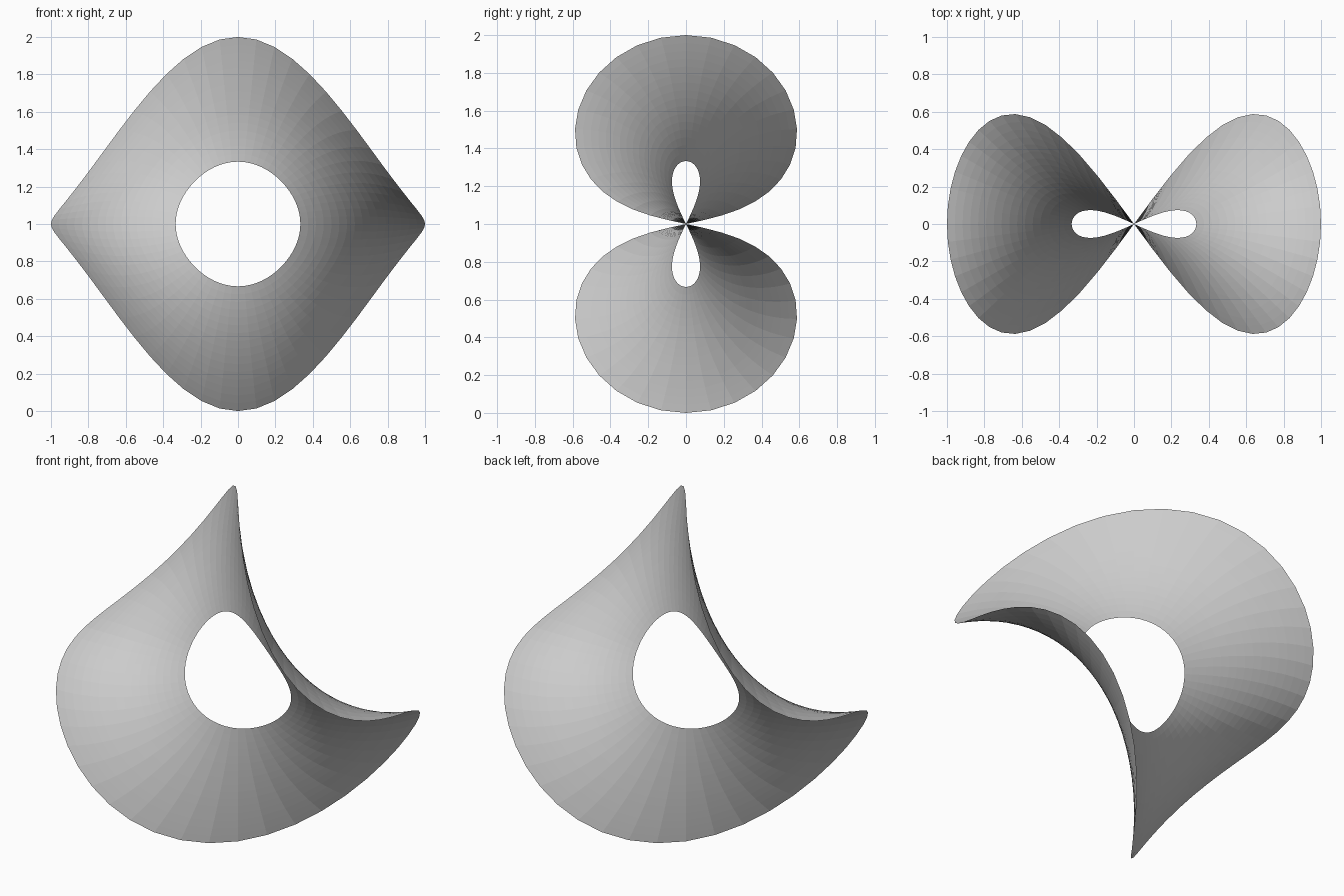
import bpy, bmesh, math

if "Cube" in bpy.data.objects:
    bpy.data.objects.remove(bpy.data.objects["Cube"])

SEGMENTS, RINGS = 64, 16
INNER, OUTER = 1 / 3, 1.0
TWIST = math.radians(78)      # twist per unit of length along x


def twisted(r, a):
    """Point of an upright flat ring, twisted about the x axis."""
    x, h = r * math.cos(a), r * math.sin(a)
    return (x, -h * math.sin(TWIST * x), 1 + h * math.cos(TWIST * x))


# Concentric loops of the ring, bridged with quads
bm = bmesh.new()
loops = []
for i in range(RINGS + 1):
    r = INNER + (OUTER - INNER) * i / RINGS
    loops.append([bm.verts.new(twisted(r, 2 * math.pi * j / SEGMENTS))
                  for j in range(SEGMENTS)])
for a, b in zip(loops, loops[1:]):
    for j in range(SEGMENTS):
        k = (j + 1) % SEGMENTS
        bm.faces.new((a[j], b[j], b[k], a[k]))
bmesh.ops.recalc_face_normals(bm, faces=bm.faces)

# Single-sheet twisted ring, flat shaded
mesh = bpy.data.meshes.new("twisted_ring")
bm.to_mesh(mesh)
bm.free()
bpy.context.collection.objects.link(bpy.data.objects.new("twisted_ring", mesh))
